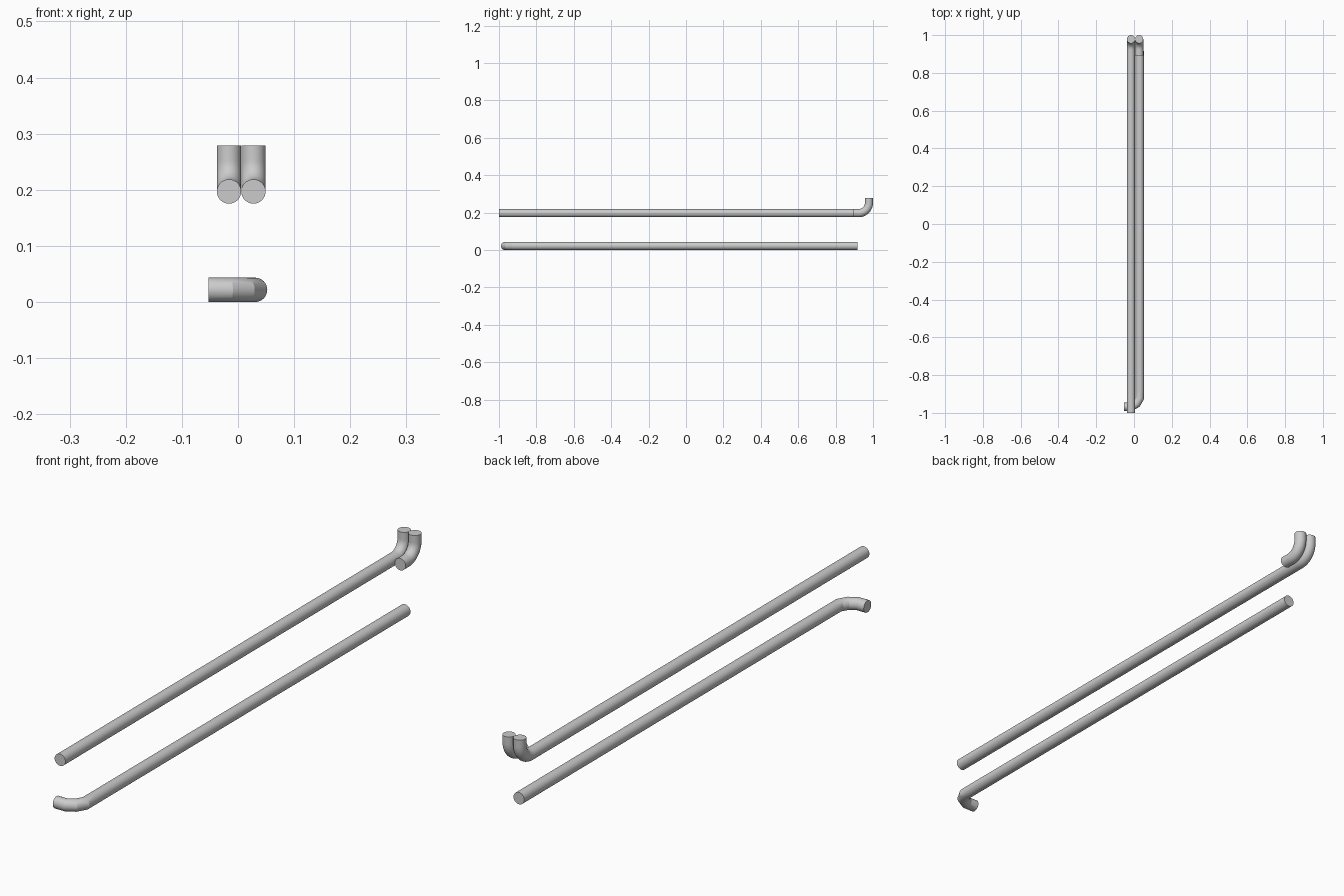
import bpy, bmesh
from math import sin, cos, pi, tan, radians
from mathutils import Vector

if "Cube" in bpy.data.objects:
    bpy.data.objects.remove(bpy.data.objects["Cube"])

R = 0.0217     # pipe radius
SIDES = 32


def pipe(name, points):
    """Capped round pipe along a path, with true mitred joints."""
    pts = [Vector(p) for p in points]
    dirs = [(b - a).normalized() for a, b in zip(pts, pts[1:])]
    u = dirs[0].orthogonal().normalized()
    v = dirs[0].cross(u)
    ring = [pts[0] + R * (cos(2 * pi * i / SIDES) * u + sin(2 * pi * i / SIDES) * v)
            for i in range(SIDES)]
    bm = bmesh.new()
    rings = [[bm.verts.new(p) for p in ring]]
    for k, d in enumerate(dirs):
        end = pts[k + 1]
        n = d + dirs[k + 1] if k + 1 < len(dirs) else d
        # slide the ring along the segment onto the mitre plane
        ring = [p + d * ((end - p).dot(n) / d.dot(n)) for p in ring]
        rings.append([bm.verts.new(p) for p in ring])
    for a, b in zip(rings, rings[1:]):
        for i in range(SIDES):
            j = (i + 1) % SIDES
            bm.faces.new((a[i], a[j], b[j], b[i]))
    bm.faces.new(rings[0])
    bm.faces.new(rings[-1])
    bmesh.ops.recalc_face_normals(bm, faces=bm.faces)
    me = bpy.data.meshes.new(name)
    bm.to_mesh(me)
    bm.free()
    ob = bpy.data.objects.new(name, me)
    bpy.context.collection.objects.link(ob)
    bpy.ops.object.select_all(action='DESELECT')
    ob.select_set(True)
    bpy.context.view_layer.objects.active = ob
    bpy.ops.object.shade_smooth_by_angle(angle=radians(20))
    return ob


def upturned_elbow(name, x):
    """Smooth elbow turning from +y to +z."""
    z, bend, y = 0.197, 0.055, 0.978
    arc = [(x, y - bend + bend * sin(t), z + bend - bend * cos(t))
           for t in (i * pi / 24 for i in range(13))]
    pipe(name, [(x, 0.893, z)] + arc + [(x, y, 0.279)])


# Upper run and its pair of elbows
pipe("upper_straight_pipe", [(-0.016, -1, 0.197), (-0.016, 0.893, 0.197)])
upturned_elbow("upper_left_elbow", -0.016)
upturned_elbow("upper_right_elbow", 0.0275)

# Lower run
LX, LZ, LY = 0.0305, R, -0.968
pipe("lower_straight_pipe", [(LX, 0.917, LZ), (LX, -0.888, LZ)])

# Three-mitre elbow turning towards -x
bend = 0.062
cx, cy, rad = LX - bend, LY + bend, bend / cos(radians(15))
corners = [(cx + rad * cos(radians(a)), cy - rad * sin(radians(a)), LZ) for a in (15, 45, 75)]
pipe("lower_mitred_elbow", [(LX, -0.888, LZ)] + corners + [(-0.0525, LY, LZ)])
